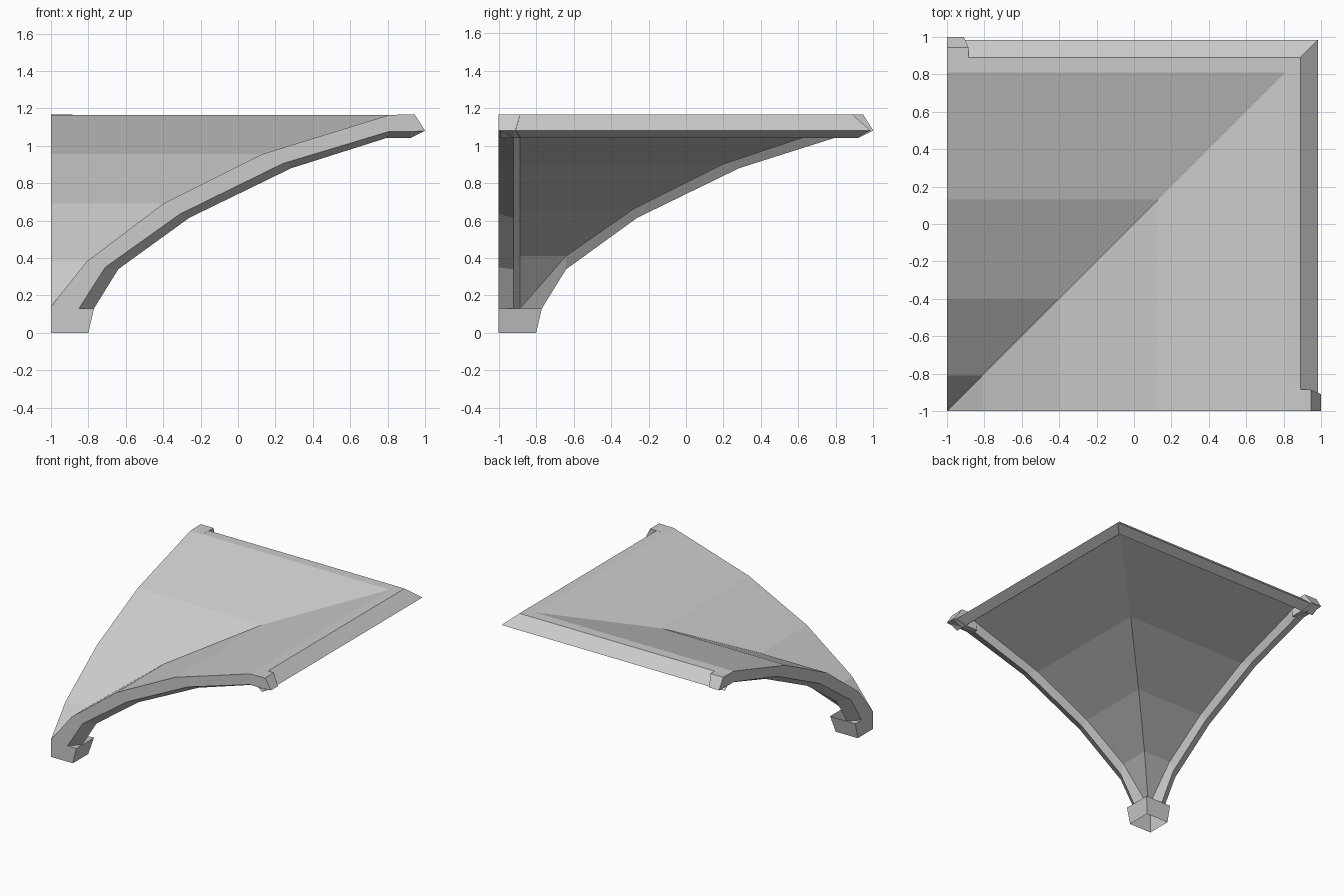
import bpy, bmesh

if "Cube" in bpy.data.objects:
    bpy.data.objects.remove(bpy.data.objects["Cube"])


def build(name, faces):
    """Faces plus their copy mirrored over the x = y diagonal, welded."""
    bm = bmesh.new()
    for f in faces:
        for pts in (f, [(y, x, z) for x, y, z in reversed(f)]):
            bm.faces.new([bm.verts.new(p) for p in pts])
    bmesh.ops.remove_doubles(bm, verts=bm.verts, dist=0.0005)
    bmesh.ops.dissolve_degenerate(bm, edges=bm.edges, dist=0.0005)
    bmesh.ops.recalc_face_normals(bm, faces=bm.faces)
    me = bpy.data.meshes.new(name)
    bm.to_mesh(me)
    bm.free()
    ob = bpy.data.objects.new(name, me)
    bpy.context.collection.objects.link(ob)
    return ob


def loft(sections):
    """Quads between consecutive open sections."""
    return [[s[i], s[i + 1], t[i + 1], t[i]]
            for s, t in zip(sections, sections[1:]) for i in range(len(s) - 1)]


# Arch curves in x, z: outer shell, front lower edge, lowest edge, inner shell
top = [(-1, .14), (-.81, .38), (-.4, .69), (.13, .955), (.81, 1.165)]
front = [(-.85, .13), (-.71, .35), (-.31, .635), (.24, .905), (.82, 1.08)]
low = [(-.77, .13), (-.64, .34), (-.26, .615), (.285, .88), (.79, 1.04)]
inner = [(-.885, .13), (-.64, .41), (-.28, .66), (.2, .9), (.83, 1.11)]

# Vault shell with edge rib, half a quarter vault mirrored over the diagonal
sections = []
for (tx, tz), (ax, az), (bx, bz), (cx, cz) in zip(top, front, low, inner):
    sections.append([(tx, tx, tz), (tx, -1, tz), (ax, -1, az),
                     (bx, -.92, bz), (cx, -.885, cz), (cx, cx, cz)])
build("vault_shell", loft(sections))

# Mitred cornice along the two high edges
profile = [(.81, 1.165), (.89, 1.165), (.985, 1.08), (.91, 1.04), (.83, 1.11)]
build("cornice", loft([[(x, -.99, z) for x, z in profile],
                       [(x, x, z) for x, z in profile]]))


# Rib end blocks at the free ends of the cornice
def end_section(y_near, y_tip, lower):
    return [(.81, y_near, 1.165), (.945, y_near, 1.167), (1, y_tip, 1.08),
            (.92, y_near, lower), (.80, y_near, lower), (.81, y_near, 1.165)]


ends = [end_section(-1, -1, 1.075), end_section(-.92, -.92, 1.04),
        end_section(-.885, -.91, 1.04)]
build("rib_end", loft(ends) + [ends[0][:5], ends[-1][:5][::-1]])

# Hollow flared foot at the corner, with small ledges under the rib chamfers
build("foot", [
    [(-1, -1, 0), (-.8, -1, 0), (-.77, -1, .13), (-.85, -1, .13), (-1, -1, .14)],
    [(-.8, -1, 0), (-.8, -.8, 0), (-.77, -.77, .13), (-.77, -1, .13)],
    [(-.85, -1, .13), (-.77, -1, .13), (-.77, -.92, .13)],
])
